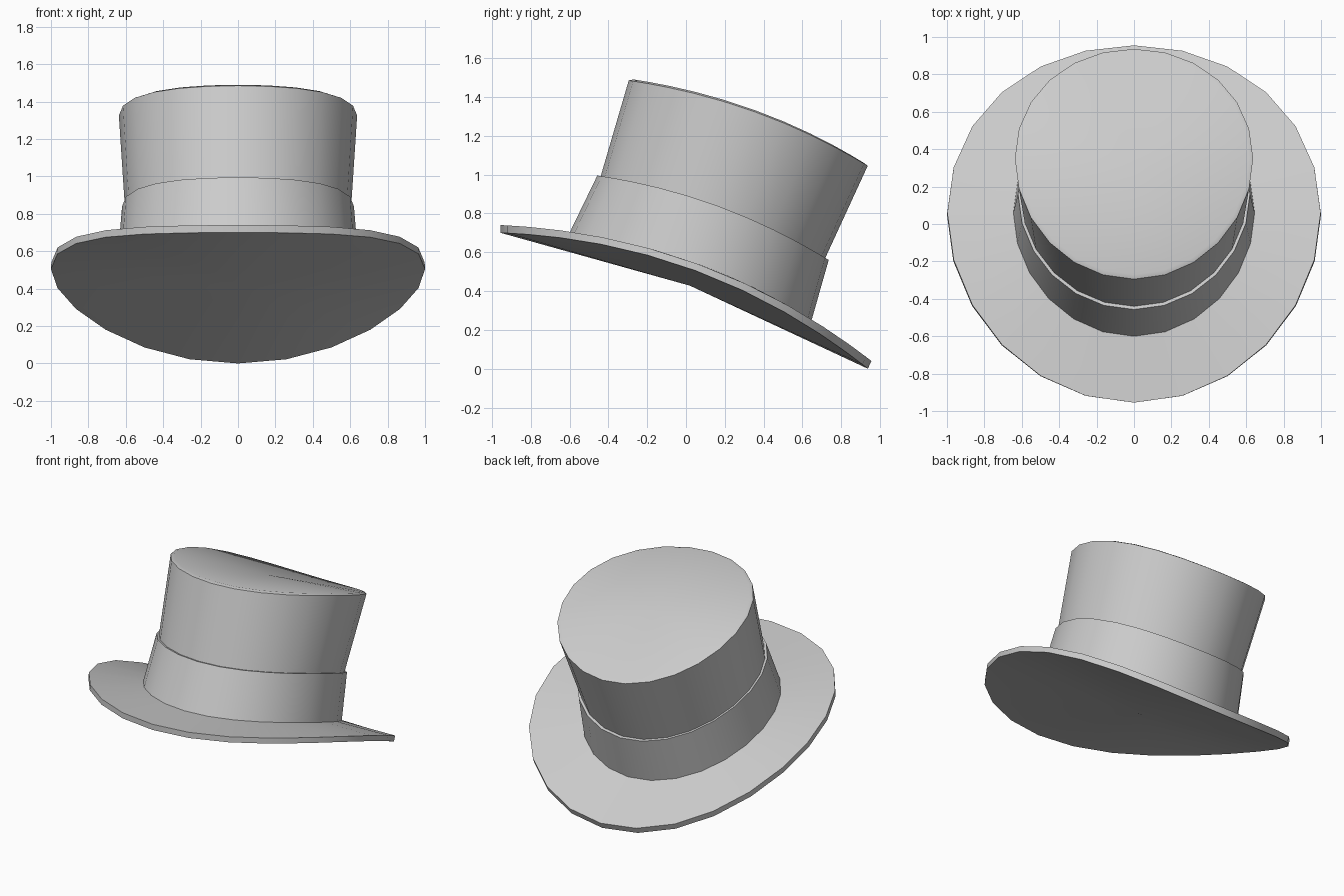
import bpy, bmesh, math

SIDES = 24

cube = bpy.data.objects.get("Cube")
if cube:
    bpy.data.objects.remove(cube, do_unlink=True)

felt = bpy.data.materials.new("grey felt")
felt.use_nodes = True
felt.diffuse_color = (0.6, 0.6, 0.6, 1)
felt.node_tree.nodes["Principled BSDF"].inputs["Base Color"].default_value = (0.6, 0.6, 0.6, 1)


def curved_ring(bm, radius, front, side, back):
    """Ring that sags along y, through (y, z) points at front, side and back."""
    verts = []
    for i in range(SIDES):
        a = math.tau * i / SIDES
        t = math.cos(a)
        y, z = (s + (b - f) / 2 * t + ((f + b) / 2 - s) * t * t
                for f, s, b in zip(front, side, back))
        verts.append(bm.verts.new((radius * math.sin(a), y, z)))
    return verts


def loft(name, rings, cap_start=False, cap_end=False):
    """Skin a stack of rings; caps are fans around the average point."""
    bm = bmesh.new()
    loops = [curved_ring(bm, *r) for r in rings]
    for low, high in zip(loops, loops[1:]):
        for i in range(SIDES):
            j = (i + 1) % SIDES
            bm.faces.new((low[i], low[j], high[j], high[i]))
    caps = [bm.faces.new(loop) for loop, on in
            ((loops[0], cap_start), (loops[-1], cap_end)) if on]
    bmesh.ops.poke(bm, faces=caps)
    bmesh.ops.recalc_face_normals(bm, faces=bm.faces)
    mesh = bpy.data.meshes.new(name)
    bm.to_mesh(mesh)
    bm.free()
    mesh.materials.append(felt)
    mesh.shade_smooth()
    mesh.set_sharp_from_angle(angle=math.radians(35))
    obj = bpy.data.objects.new(name, mesh)
    bpy.context.collection.objects.link(obj)


# Each ring: radius, then (y, z) at front, side and back
brim_under = (1.0, (-0.955, 0.70), (0.05, 0.505), (0.937, 0.0))
brim_edge = (0.998, (-0.955, 0.74), (0.06, 0.54), (0.955, 0.04))
band_base = (0.645, (-0.60, 0.70), (0.06, 0.54), (0.647, 0.25))
band_top = (0.62, (-0.457, 0.995), (0.16, 0.84), (0.735, 0.56))
crown_base = (0.605, (-0.44, 0.99), (0.16, 0.838), (0.715, 0.565))
crown_edge = (0.637, (-0.295, 1.485), (0.35, 1.325), (0.936, 1.045))
crown_inset = (0.615, (-0.27, 1.49), (0.352, 1.333), (0.917, 1.06))

# Brim with a fanned underside
loft("brim", [brim_under, brim_edge, band_base], cap_start=True)
# Hat band with a thin ledge on top
loft("hat_band", [band_base, band_top, crown_base])
# Flared crown with a softened top edge
loft("crown", [crown_base, crown_edge, crown_inset], cap_end=True)
